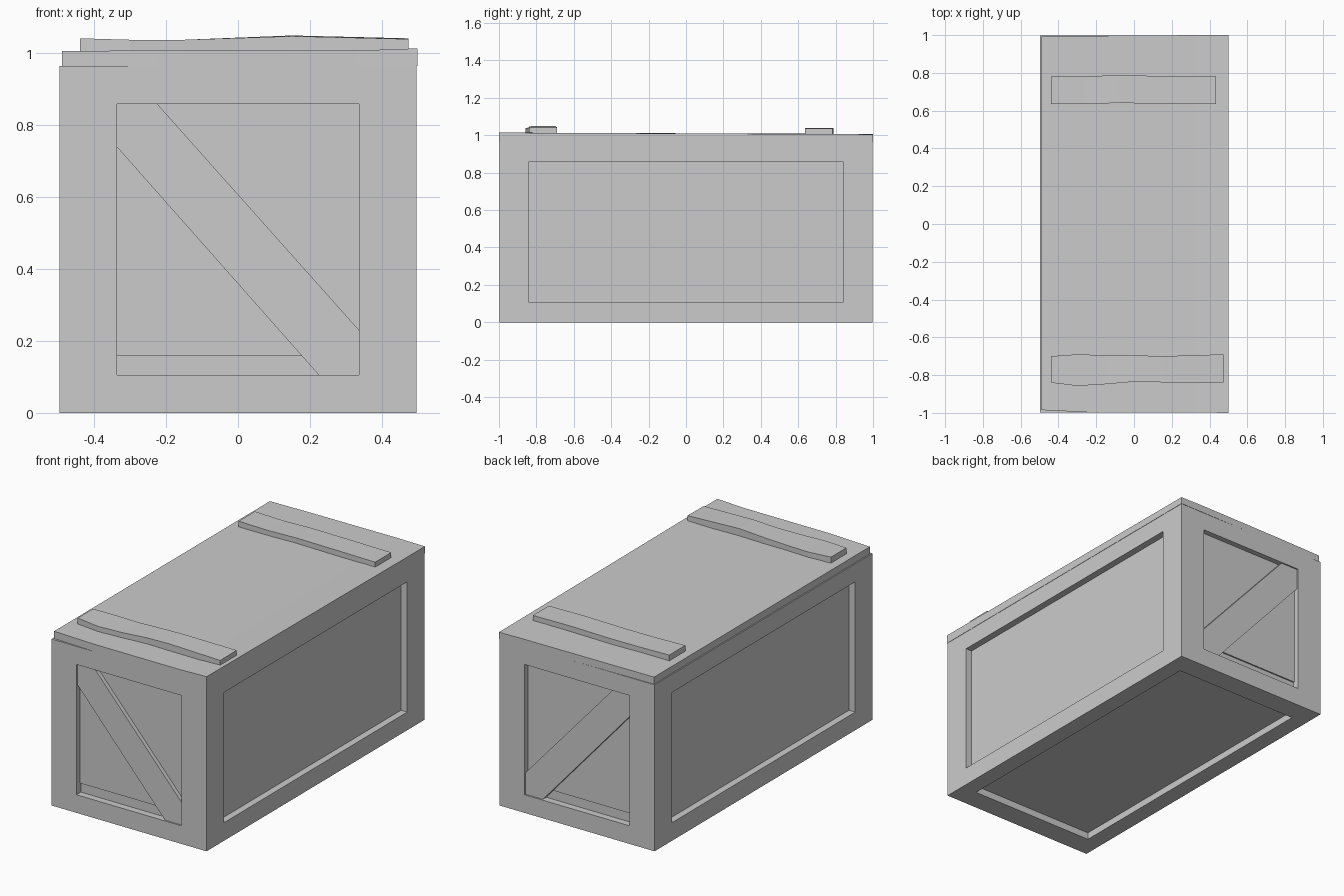
import bpy, bmesh
from mathutils import Vector

if "Cube" in bpy.data.objects:
    bpy.data.objects.remove(bpy.data.objects["Cube"])

HX, HY, TOP = 0.497, 0.998, 0.965   # body half width, half length, height


def finish(name, bm):
    bmesh.ops.recalc_face_normals(bm, faces=bm.faces[:])
    mesh = bpy.data.meshes.new(name)
    bm.to_mesh(mesh)
    bm.free()
    obj = bpy.data.objects.new(name, mesh)
    bpy.context.collection.objects.link(obj)
    return obj


def end_board(name, outline, y0, y1):
    """Extrude an (x, z) outline between two y positions."""
    bm = bmesh.new()
    face = bm.faces.new([bm.verts.new((x, y0, z)) for x, z in outline])
    geo = bmesh.ops.extrude_face_region(bm, geom=[face])["geom"]
    verts = [v for v in geo if isinstance(v, bmesh.types.BMVert)]
    bmesh.ops.translate(bm, verts=verts, vec=(0, y1 - y0, 0))
    return finish(name, bm)


def warped_board(name, stations):
    """Loft along x. Station: x, front y, back y, bottom z, front top z, back top z."""
    bm = bmesh.new()
    rings = []
    for x, yf, yb, z0, zf, zb in stations:
        pts = [(x, yf, z0), (x, yb, z0), (x, yb, zb), (x, yf, zf)]
        rings.append([bm.verts.new(p) for p in pts])
    for a, b in zip(rings, rings[1:]):
        for i in range(4):
            j = (i + 1) % 4
            bm.faces.new((a[i], a[j], b[j], b[i]))
    bm.faces.new(rings[0])
    bm.faces.new(rings[-1])
    return finish(name, bm)


# Crate body: a box with recessed panels on the sides, ends and bottom
bm = bmesh.new()
bmesh.ops.create_cube(bm, size=1)
for v in bm.verts:
    v.co = Vector((v.co.x * 2 * HX, v.co.y * 2 * HY, (v.co.z + 0.5) * TOP))
bm.normal_update()
panels = [f for f in bm.faces if f.normal.z < 0.5]
bmesh.ops.inset_individual(bm, faces=panels, thickness=0.1)
for f in panels:
    n = f.normal.copy()
    for v in f.verts:
        sx, sy = (1 if v.co.x > 0 else -1), (1 if v.co.y > 0 else -1)
        if abs(n.z) > 0.5:
            v.co.x, v.co.y = sx * 0.4, sy * 0.87
        else:
            v.co.z = 0.86 if v.co.z > TOP / 2 else 0.105
            if abs(n.y) > 0.5:
                v.co.x = sx * 0.337
            else:
                v.co.y = sy * 0.84
bmesh.ops.inset_individual(bm, faces=panels, thickness=0, depth=-0.04)
finish("crate_body", bm)

# Backing board and diagonal brace on both ends
for side, s in (("front", -1), ("back", 1)):
    inner = s * (HY - 0.045)
    end_board(side + "_backing",
              [(-0.337, 0.16), (0.337, 0.16), (0.337, 0.86), (-0.337, 0.86)],
              inner, s * (HY - 0.032))
    end_board(side + "_brace",
              [(-0.337, 0.74), (-0.337, 0.86), (-0.225, 0.86),
               (0.337, 0.23), (0.337, 0.105), (0.225, 0.105)],
              inner, s * (HY - 0.008))

# Slightly warped lid
warped_board("lid", [
    (-0.49, -0.985, 0.992, TOP, 1.007, 1.006),
    (-0.22, -0.998, 0.996, TOP, 1.008, 1.007),
    (0.33, -0.998, 1.0, TOP, 1.008, 1.007),
    (0.499, -1.0, 1.0, TOP, 1.014, 1.005)])

# Two worn straps across the lid
warped_board("front_strap", [
    (-0.44, -0.84, -0.70, 1.0, 1.042, 1.042),
    (-0.30, -0.857, -0.69, 1.0, 1.038, 1.038),
    (-0.15, -0.848, -0.695, 1.0, 1.038, 1.038),
    (0.00, -0.835, -0.695, 1.0, 1.043, 1.044),
    (0.15, -0.838, -0.70, 1.0, 1.048, 1.050),
    (0.474, -0.84, -0.69, 1.0, 1.040, 1.042)])
warped_board("back_strap", [
    (-0.44, 0.635, 0.782, 1.0, 1.040, 1.040),
    (-0.25, 0.635, 0.782, 1.0, 1.036, 1.036),
    (-0.08, 0.641, 0.788, 1.0, 1.038, 1.038),
    (0.20, 0.635, 0.782, 1.0, 1.039, 1.039),
    (0.435, 0.635, 0.782, 1.0, 1.036, 1.036)])
